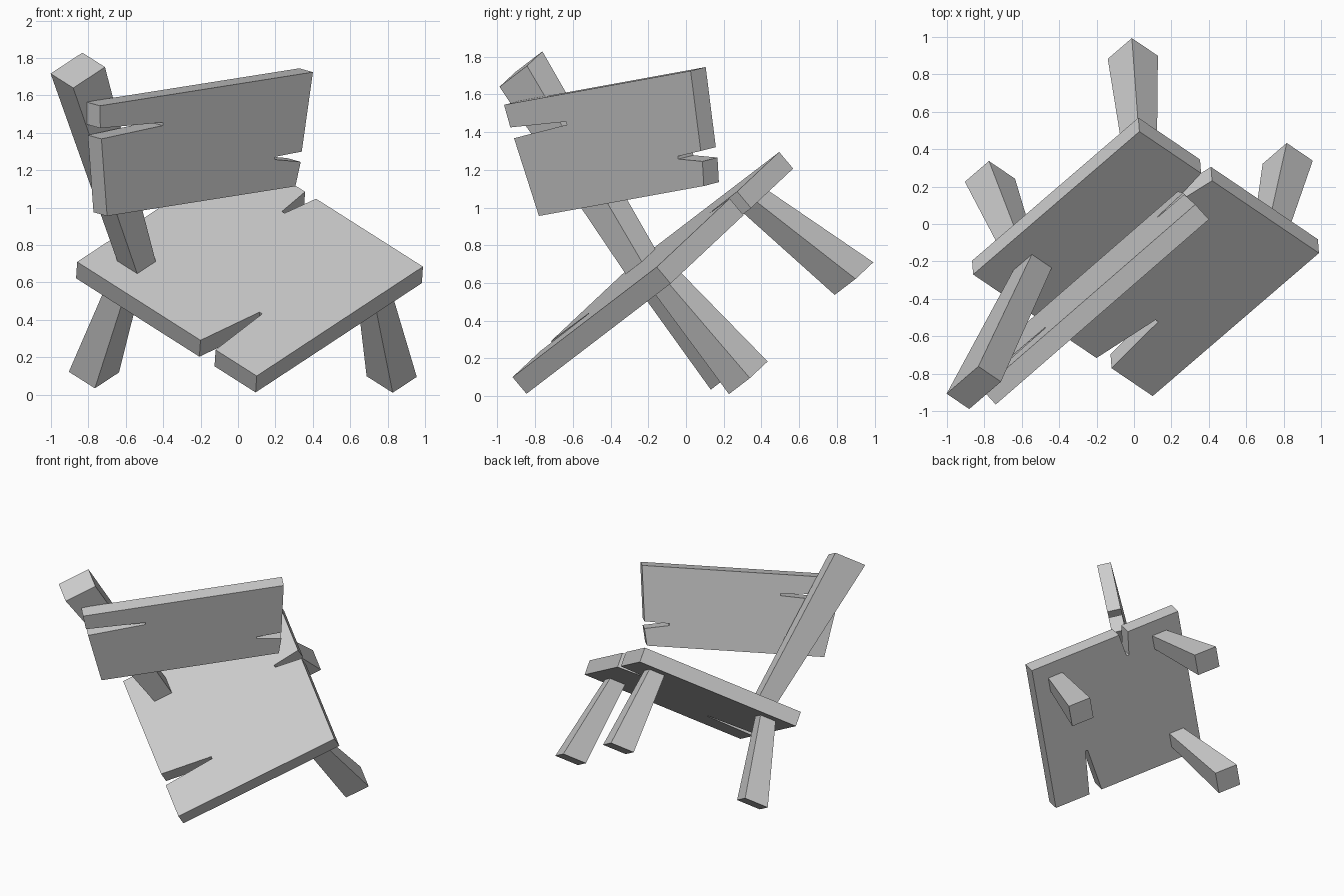
import bpy, bmesh
from mathutils import Vector, Matrix

cube = bpy.data.objects.get("Cube")
if cube:
    bpy.data.objects.remove(cube)

wood = bpy.data.materials.new("plain grey")
wood.use_nodes = True
GREY = (0.6, 0.6, 0.6, 1)
wood.diffuse_color = GREY
wood.node_tree.nodes["Principled BSDF"].inputs["Base Color"].default_value = GREY


def frame(origin, along, across):
    """Matrix whose x runs along, y roughly across, z is the face normal."""
    x = Vector(along).normalized()
    z = x.cross(Vector(across)).normalized()
    axes = Matrix((x, z.cross(x), z)).transposed().to_4x4()
    return Matrix.Translation(origin) @ axes


def loft(name, rings, matrix):
    """Solid between two rings of points, lower ring first."""
    bm = bmesh.new()
    low, high = [[bm.verts.new(p) for p in ring] for ring in rings]
    bm.faces.new(low[::-1])
    bm.faces.new(high)
    for i in range(len(low)):
        j = (i + 1) % len(low)
        bm.faces.new((low[i], low[j], high[j], high[i]))
    bmesh.ops.recalc_face_normals(bm, faces=bm.faces)
    bm.transform(matrix)
    mesh = bpy.data.meshes.new(name)
    bm.to_mesh(mesh)
    bm.free()
    mesh.materials.append(wood)
    bpy.context.collection.objects.link(bpy.data.objects.new(name, mesh))


def plank(name, outline, thickness, matrix):
    loft(name, [[(x, y, z) for x, y in outline] for z in (-thickness, 0)], matrix)


def ring(centre, width, depth):
    x, y, z = centre
    return [(x + i * width / 2, y + j * depth / 2, z)
            for i, j in ((-1, -1), (1, -1), (1, 1), (-1, 1))]


# Tilted square seat with a split in each side edge
SIDE, THICK = 1.31, 0.115
seat = frame((-0.86, -0.27, 0.71), (0.96, -0.65, -0.61), (0.90, 0.76, 0.58))
plank("seat", [(0, 0), (0.90, 0), (0.96, 0.40), (0.98, 0.40), (1.01, 0), (SIDE, 0),
               (SIDE, SIDE), (0.53, SIDE), (0.495, 1.10), (0.475, 1.10),
               (0.45, SIDE), (0, SIDE)], THICK, seat)

# Three splayed legs, the fourth is missing
for name, sx, sy in (("back_right_leg", -1, -1), ("back_left_leg", -1, 1),
                     ("front_left_leg", 1, 1)):
    mid = SIDE / 2
    foot = (mid + sx * 0.565, mid + sy * 0.563, -0.77)
    top = (mid + sx * 0.465, mid + sy * 0.465, -THICK + 0.01)
    loft(name, [ring(foot, 0.19, 0.19), ring(top, 0.125, 0.125)], seat)

# Single leaning back post
loft("back_post", [ring((0.22, 0.235, -0.01), 0.145, 0.145),
                   ring((-0.174, 0.106, 1.172), 0.165, 0.25)], seat)

# Crooked flared backrest board with a split in each end
back = frame((-0.70, -0.78, 0.955), (1.14, 0.99, 0.18), (0.03, -0.125, 0.60))
plank("backrest", [(0, 0), (1.343, 0), (1.375, 0.13), (1.19, 0.165), (1.19, 0.18),
                   (1.38, 0.186), (1.44, 0.614), (-0.08, 0.614), (-0.07, 0.49),
                   (0.377, 0.467), (0.377, 0.45), (-0.06, 0.43)], 0.11, back)
